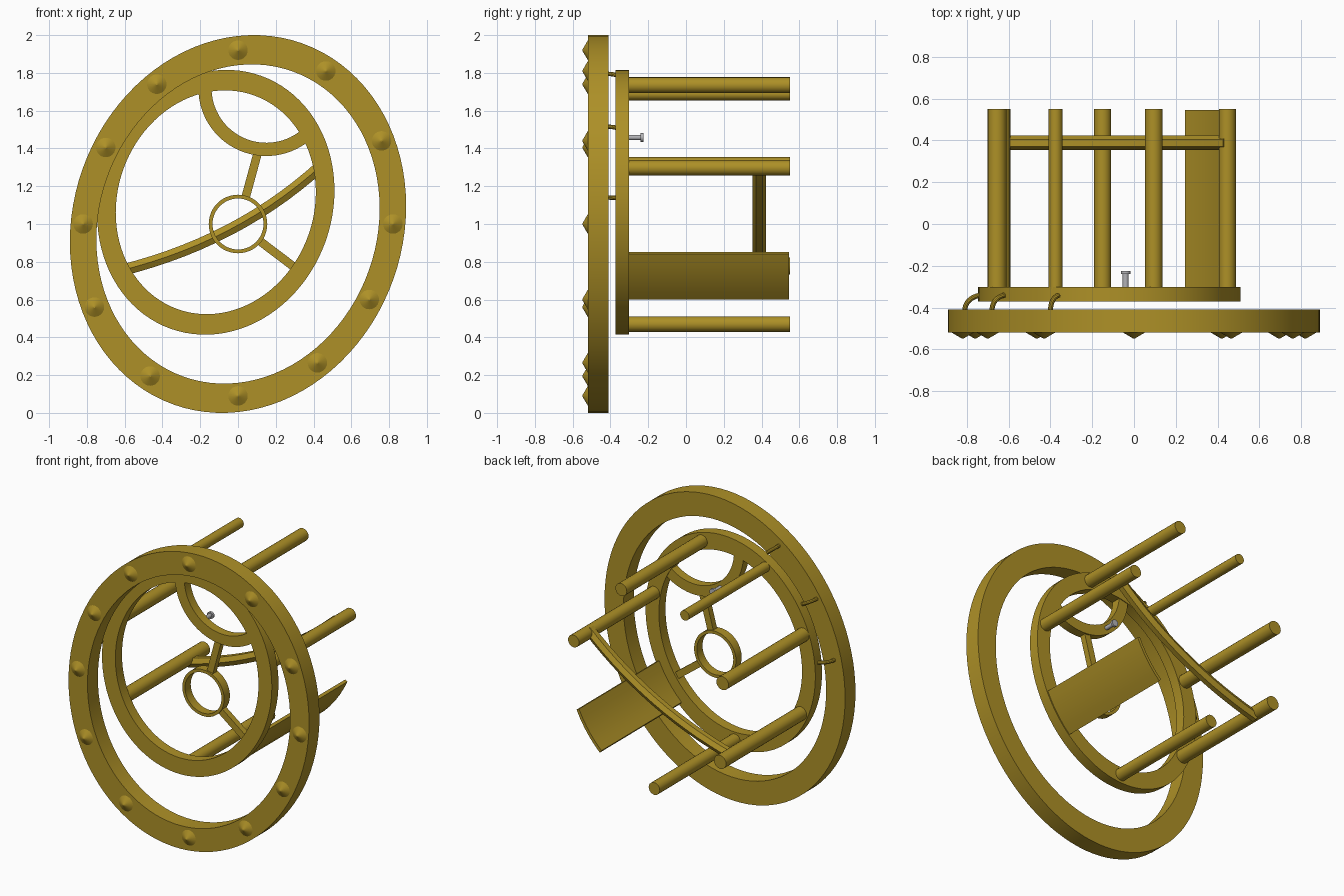
import bpy, bmesh
from math import sin, cos, pi, radians
from mathutils import Vector

if "Cube" in bpy.data.objects:
    bpy.data.objects.remove(bpy.data.objects["Cube"])

TILT = radians(19.6)          # lean of the long axis of the oval rings
A, B = 1.015, 0.873           # half axes of the outer oval


def material(name, color):
    m = bpy.data.materials.new(name)
    m.diffuse_color = color
    m.use_nodes = True
    m.node_tree.nodes["Principled BSDF"].inputs["Base Color"].default_value = m.diffuse_color
    return m


BRASS = material("brass", (0.42, 0.28, 0.02, 1))
STEEL = material("steel", (0.45, 0.45, 0.47, 1))


def finish(name, bm, mat=BRASS):
    bmesh.ops.recalc_face_normals(bm, faces=bm.faces)
    me = bpy.data.meshes.new(name)
    bm.to_mesh(me)
    bm.free()
    ob = bpy.data.objects.new(name, me)
    bpy.context.collection.objects.link(ob)
    me.materials.append(mat)
    bpy.ops.object.select_all(action='DESELECT')
    ob.select_set(True)
    bpy.context.view_layer.objects.active = ob
    bpy.ops.object.shade_smooth_by_angle(angle=radians(30))
    return ob


def oval(cx, cz, a, b, t, tilt=TILT):
    u, v = a * cos(t), b * sin(t)
    return cx + u * sin(tilt) + v * cos(tilt), cz + u * cos(tilt) - v * sin(tilt)


def band(name, centre, outer, inner, y0, y1, t0=0, t1=360, n=72, tilt=TILT):
    """Flat band with rectangular section along an oval, closed or as an arc."""
    bm = bmesh.new()
    closed = t1 - t0 == 360
    rows = []
    for i in range(n if closed else n + 1):
        t = radians(t0 + (t1 - t0) * i / n)
        row = []
        for axes, y in ((outer, y0), (outer, y1), (inner, y1), (inner, y0)):
            x, z = oval(*centre, *axes, t, tilt)
            row.append(bm.verts.new((x, y, z)))
        rows.append(row)
    for i in range(n):
        r, s = rows[i], rows[(i + 1) % len(rows)]
        for k in range(4):
            j = (k + 1) % 4
            bm.faces.new((r[k], r[j], s[j], s[k]))
    if not closed:
        bm.faces.new(rows[0])
        bm.faces.new(rows[-1])
    return finish(name, bm)


def tube(name, path, r, sides=20, r_end=None, mat=BRASS):
    """Round bar along a list of points."""
    bm = bmesh.new()
    pts = [Vector(p) for p in path]
    rows = []
    for i, p in enumerate(pts):
        d = (pts[min(i + 1, len(pts) - 1)] - pts[max(i - 1, 0)]).normalized()
        up = Vector((0, 0, 1)) if abs(d.z) < 0.9 else Vector((0, 1, 0))
        side = d.cross(up).normalized()
        up = side.cross(d)
        rad = r_end if r_end is not None and i == len(pts) - 1 else r
        rows.append([bm.verts.new(p + rad * (side * cos(2 * pi * k / sides) + up * sin(2 * pi * k / sides)))
                     for k in range(sides)])
    for q, s in zip(rows, rows[1:]):
        for k in range(sides):
            j = (k + 1) % sides
            bm.faces.new((q[k], q[j], s[j], s[k]))
    bm.faces.new(rows[0])
    bm.faces.new(rows[-1])
    return finish(name, bm, mat)


def bezier(p, q, r, n):
    p, q, r = Vector(p), Vector(q), Vector(r)
    return [p * (1 - t) ** 2 + q * 2 * t * (1 - t) + r * t * t for t in (i / n for i in range(n + 1))]


def spoke(name, start, end, width, y0, y1):
    p, q = Vector((start[0], 0, start[1])), Vector((end[0], 0, end[1]))
    d = (q - p).normalized()
    s = Vector((-d.z, 0, d.x)) * width / 2
    bm = bmesh.new()
    f = bm.faces.new([bm.verts.new(v + Vector((0, y0, 0))) for v in (p - s, q - s, q + s, p + s)])
    ext = bmesh.ops.extrude_face_region(bm, geom=[f])["geom"]
    bmesh.ops.translate(bm, vec=(0, y1 - y0, 0), verts=[g for g in ext if isinstance(g, bmesh.types.BMVert)])
    # extrude keeps the first face, so the box is closed
    finish(name, bm)


# two oval rings
C = (-0.1175, 1.115)
band("outer_ring", (0, 1), (A, B), (0.858, 0.735), -0.52, -0.41, n=96)
band("inner_ring", C, (0.711, 0.617), (0.601, 0.52), -0.372, -0.302, n=96)

# pointed studs on the outer ring
studs = [(0, 1.92), (0.465, 1.81), (0.76, 1.44), (0.82, 1.0), (0.695, 0.6), (0.42, 0.265),
         (0, 0.09), (-0.465, 0.195), (-0.76, 0.56), (-0.82, 1.0), (-0.70, 1.405), (-0.43, 1.74)]
for i, (x, z) in enumerate(studs):
    tube(f"stud_{i + 1}", [(x, -0.518, z), (x, -0.548, z)], 0.055, 24, 0.004)

# rods standing back from the inner ring
rods = [(0.095, 1.735, 0.042), (0.447, 1.297, 0.041), (-0.375, 1.688, 0.033),
        (-0.655, 1.31, 0.045), (-0.637, 0.778, 0.045), (-0.15, 0.47, 0.041)]
for i, (x, z, r) in enumerate(rods):
    tube(f"rod_{i + 1}", [(x, -0.31, z), (x, 0.55, z)], r)

# curved plate standing back from the inner ring
band("curved_plate", C, (A * 0.698, B * 0.698), (A * 0.675, B * 0.675), -0.31, 0.545, 96, 120.5, n=5)

# sagging bar between two rods
tube("cross_bar", bezier((-0.635, 0.388, 0.75), (0.0, 0.388, 0.905), (0.447, 0.388, 1.315), 14), 0.035, 6)

# arc, hub ring and spokes inside the inner ring
Y0, Y1 = -0.367, -0.307
band("inner_arc", (0.15, 1.72), (0.36, 0.36), (0.29, 0.29), Y0, Y1, 138, 270, 32, 0)
band("hub_ring", (0, 1), (0.155, 0.155), (0.135, 0.135), Y0, Y1, n=48, tilt=0)
spoke("upper_spoke", (0.04, 1.14), (0.108, 1.39), 0.045, Y0 + 0.01, Y1 - 0.01)
spoke("lower_spoke", (0.115, 0.91), (0.32, 0.755), 0.045, Y0 + 0.01, Y1 - 0.01)

# small grey pin with a wider head
tube("pin_shaft", [(-0.04, -0.32, 1.458), (-0.04, -0.238, 1.458)], 0.014, 16, mat=STEEL)
tube("pin_head", [(-0.04, -0.24, 1.458), (-0.04, -0.224, 1.458)], 0.023, 16, mat=STEEL)

# thin bent links joining the two rings
links = [((-0.81, 1.14), (-0.735, 1.13)), ((-0.68, 1.515), (-0.62, 1.49)), ((-0.4, 1.795), (-0.36, 1.765))]
for i, ((x0, z0), (x1, z1)) in enumerate(links):
    tube(f"link_{i + 1}", bezier((x0, -0.42, z0), (x0, -0.355, z0), (x1, -0.34, z1), 8), 0.012, 10)
